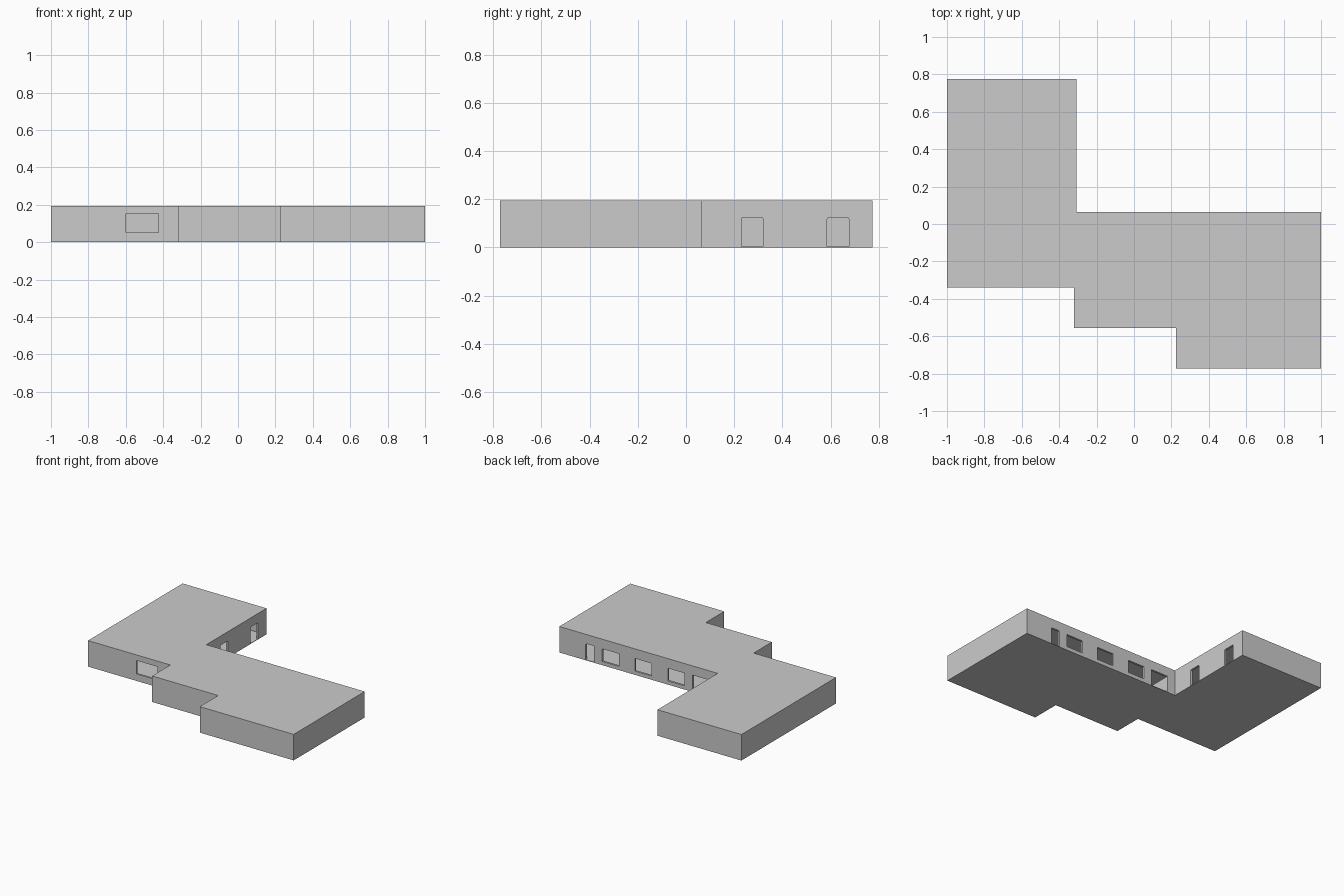
import bpy, bmesh
from mathutils import Vector

if "Cube" in bpy.data.objects:
    bpy.data.objects.remove(bpy.data.objects["Cube"])

H = 0.194      # wall height
T = 0.015      # wall thickness
SLAB = 0.004   # floor and roof thickness
OUTLINE = [(-1, -0.34), (-0.32, -0.34), (-0.32, -0.555), (0.225, -0.555),
           (0.225, -0.772), (1, -0.772), (1, 0.065), (-0.307, 0.065),
           (-0.307, 0.775), (-1, 0.775)]


def inset(points, d):
    """Offset a counter-clockwise right-angled outline inwards."""
    out = []
    for i, p in enumerate(points):
        p = Vector(p)
        a = (p - Vector(points[i - 1])).normalized()
        b = (Vector(points[(i + 1) % len(points)]) - p).normalized()
        out.append(p + d * (Vector((-a.y, a.x)) + Vector((-b.y, b.x))))
    return out


def prism(name, points, z0, z1):
    bm = bmesh.new()
    face = bm.faces.new([bm.verts.new((p[0], p[1], z0)) for p in points])
    top = bmesh.ops.extrude_face_region(bm, geom=[face])["geom"]
    bmesh.ops.translate(bm, vec=(0, 0, z1 - z0),
                        verts=[v for v in top if isinstance(v, bmesh.types.BMVert)])
    bmesh.ops.recalc_face_normals(bm, faces=bm.faces)
    mesh = bpy.data.meshes.new(name)
    bm.to_mesh(mesh)
    bm.free()
    obj = bpy.data.objects.new(name, mesh)
    bpy.context.collection.objects.link(obj)
    return obj


def box(name, x0, x1, y0, y1, z0, z1):
    return prism(name, [(x0, y0), (x1, y0), (x1, y1), (x0, y1)], z0, z1)


def cut(target, cutter):
    mod = target.modifiers.new("cut", "BOOLEAN")
    mod.operation = "DIFFERENCE"
    mod.solver = "EXACT"
    mod.object = cutter
    cutter.hide_render = True
    cutter.hide_set(True)


def opening(name, axis, a0, a1, wall, z0, z1, clip=0.0):
    """Cutter through a wall; axis is the direction along the wall, clip trims top corners."""
    d = 0.03
    span = (a0, a1, wall - d, wall + d) if axis == "x" else (wall - d, wall + d, a0, a1)
    obj = box(name, *span, z0, z1)
    if clip:
        bm = bmesh.new()
        bm.from_mesh(obj.data)
        k = 1 if axis == "x" else 0
        edges = [e for e in bm.edges if min(v.co.z for v in e.verts) > z1 - 1e-4
                 and abs(e.verts[0].co[k] - e.verts[1].co[k]) > d]
        bmesh.ops.bevel(bm, geom=edges, offset=clip, segments=2, profile=0.5,
                        affect="EDGES")
        bm.to_mesh(obj.data)
        bm.free()
    cut(house, obj)


# Hollow building shell with floor and flat roof
house = prism("house_shell", OUTLINE, 0, H)
cut(house, prism("interior_cutter", inset(OUTLINE, T), SLAB, H - SLAB))

# Front window
opening("front_window_cutter", "x", -0.6, -0.425, -0.34, 0.052, 0.152)

# Courtyard windows and doors in the long back wall
for i, x in enumerate((0.508, 0.238, -0.033)):
    opening(f"back_window_cutter_{i}", "x", x, x + 0.138, 0.065, 0.028, 0.122)
opening("back_door_cutter", "x", 0.713, 0.783, 0.065, SLAB, 0.125, 0.008)
opening("wide_door_cutter", "x", -0.24, -0.1, 0.065, SLAB, 0.125)

# Courtyard doors in the side of the wing
for i, y in enumerate((0.23, 0.586)):
    opening(f"wing_door_cutter_{i}", "y", y, y + 0.09, -0.307, SLAB, 0.125, 0.008)

# Interior partition behind the front window, and an open door leaf
box("partition", -1 + T, -0.32, -0.03, -0.015, SLAB, H - SLAB)
box("open_door_leaf", -0.248, -0.241, -0.09, 0.05, SLAB, 0.125)
